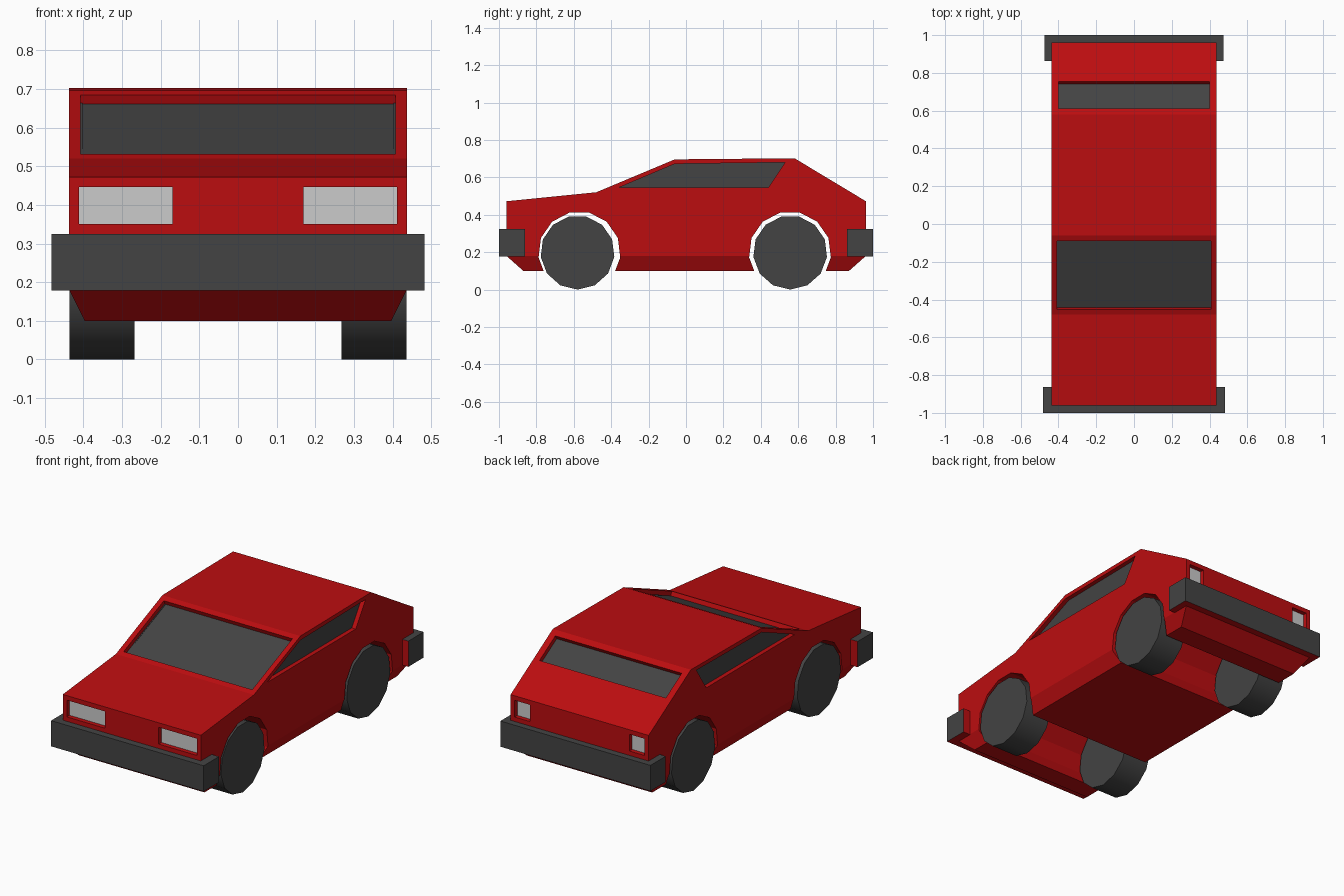
import bpy, bmesh, math
from mathutils import Vector

if "Cube" in bpy.data.objects:
    bpy.data.objects.remove(bpy.data.objects["Cube"])


def material(name, rgb):
    m = bpy.data.materials.new(name)
    m.diffuse_color = (*rgb, 1)
    m.use_nodes = True
    m.node_tree.nodes["Principled BSDF"].inputs["Base Color"].default_value = m.diffuse_color
    return m


RED = material("red_paint", (0.5, 0.004, 0.005))
DARK = material("dark_grey", (0.057, 0.057, 0.057))
LIGHT = material("light_grey", (0.75, 0.75, 0.75))
HALF = 0.437


def prism(name, corners, start, end, mat):
    """Solid swept from corners+start to corners+end."""
    bm = bmesh.new()
    a = [bm.verts.new(Vector(c) + Vector(start)) for c in corners]
    b = [bm.verts.new(Vector(c) + Vector(end)) for c in corners]
    bm.faces.new(a)
    bm.faces.new(b)
    n = len(a)
    for i in range(n):
        j = (i + 1) % n
        bm.faces.new((a[i], a[j], b[j], b[i]))
    bmesh.ops.recalc_face_normals(bm, faces=bm.faces)
    mesh = bpy.data.meshes.new(name)
    bm.to_mesh(mesh)
    bm.free()
    mesh.materials.append(mat)
    obj = bpy.data.objects.new(name, mesh)
    bpy.context.collection.objects.link(obj)
    return obj


def carve(cutter):
    """Cut a helper solid out of the body and remove the helper."""
    cutter.hide_render = True
    mod = body.modifiers.new("cut", 'BOOLEAN')
    mod.operation, mod.solver, mod.object = 'DIFFERENCE', 'EXACT', cutter
    bpy.context.view_layer.objects.active = body
    bpy.ops.object.modifier_apply(modifier=mod.name)
    bpy.data.objects.remove(cutter)


def recess(name, corners, normal, mat, depth=0.025):
    """Recessed panel: cut a pocket and lay a slab at its bottom."""
    n = Vector(normal).normalized()
    carve(prism("pocket_cutter", corners, n * 0.05, -n * (depth + 0.005), RED))
    prism(name, corners, -n * depth, -n * (depth + 0.01), mat)


def ring(y, z, r, sides=13):
    return [(0, y + r * math.cos(t), z + r * math.sin(t)) for t in
            (2 * math.pi * i / sides - math.pi / 2 for i in range(sides))]


# Body: side profile across the width, then a tapered sill below
profile = [(-0.96, 0.18), (-0.96, 0.472), (-0.48, 0.52), (-0.06, 0.696),
           (0.58, 0.702), (0.962, 0.472), (0.962, 0.18)]
body = prism("body", [(0, y, z) for y, z in profile], (-HALF, 0, 0), (HALF, 0, 0), RED)
bm = bmesh.new()
bm.from_mesh(body.data)
floor = [f for f in bm.faces if f.normal.z < -0.9]
floor = bmesh.ops.extrude_discrete_faces(bm, faces=floor)["faces"][0]
for v in floor.verts:
    v.co = (v.co.x * 0.397 / HALF, v.co.y * 0.87 / 0.96, 0.1)
bm.to_mesh(body.data)
bm.free()

# Wheel arches and wheels
for end, y, arch_y in (("front", -0.58, -0.57), ("rear", 0.557, 0.556)):
    carve(prism("arch_cutter", ring(arch_y, 0.198, 0.22), (-1, 0, 0), (1, 0, 0), RED))
    for side, s in (("left", 1), ("right", -1)):
        wheel = prism(f"{end}_{side}_wheel", ring(y, 0.198, 0.198),
                      (s * 0.268, 0, 0), (s * 0.436, 0, 0), DARK)
        bpy.ops.object.select_all(action='DESELECT')
        wheel.select_set(True)
        bpy.context.view_layer.objects.active = wheel
        bpy.ops.object.shade_smooth_by_angle(angle=math.radians(35))

# Windscreen and rear window, lying on sloped profile segments
for name, i, t0, t1, w in (("windscreen", 2, 0.065, 0.93, 0.407),
                           ("rear_window", 4, 0.08, 0.455, 0.4)):
    p, q = Vector(profile[i]), Vector(profile[i + 1])
    lo, hi = p.lerp(q, t0), p.lerp(q, t1)
    d = q - p
    recess(name, [(-w, *lo), (w, *lo), (w, *hi), (-w, *hi)], (0, -d.y, d.x), DARK)

# Side windows, headlights and tail lights
for side, s in (("left", 1), ("right", -1)):
    outline = [(-0.36, 0.545), (-0.06, 0.672), (0.53, 0.68), (0.44, 0.545)]
    recess(f"{side}_side_window", [(s * HALF, y, z) for y, z in outline], (s, 0, 0), DARK)
    for name, y, x0, x1 in (("headlight", -0.96, 0.17, 0.412),
                            ("tail_light", 0.962, 0.315, 0.412)):
        recess(f"{side}_{name}", [(s * x, y, z) for x, z in
                                  ((x0, 0.35), (x1, 0.35), (x1, 0.446), (x0, 0.446))],
               (0, y, 0), LIGHT)

# Bumpers, with painted inner ends and undersides
for name, s, w in (("front_bumper", -1, 0.483), ("rear_bumper", 1, 0.475)):
    bumper = prism(name, [(-w, s, 0.178), (w, s, 0.178), (w, s, 0.325), (-w, s, 0.325)],
                   (0, 0, 0), (0, -s * 0.138, 0), DARK)
    bumper.data.materials.append(RED)
    for face in bumper.data.polygons:
        if face.normal.y * s < -0.9 or face.normal.z < -0.9:
            face.material_index = 1
